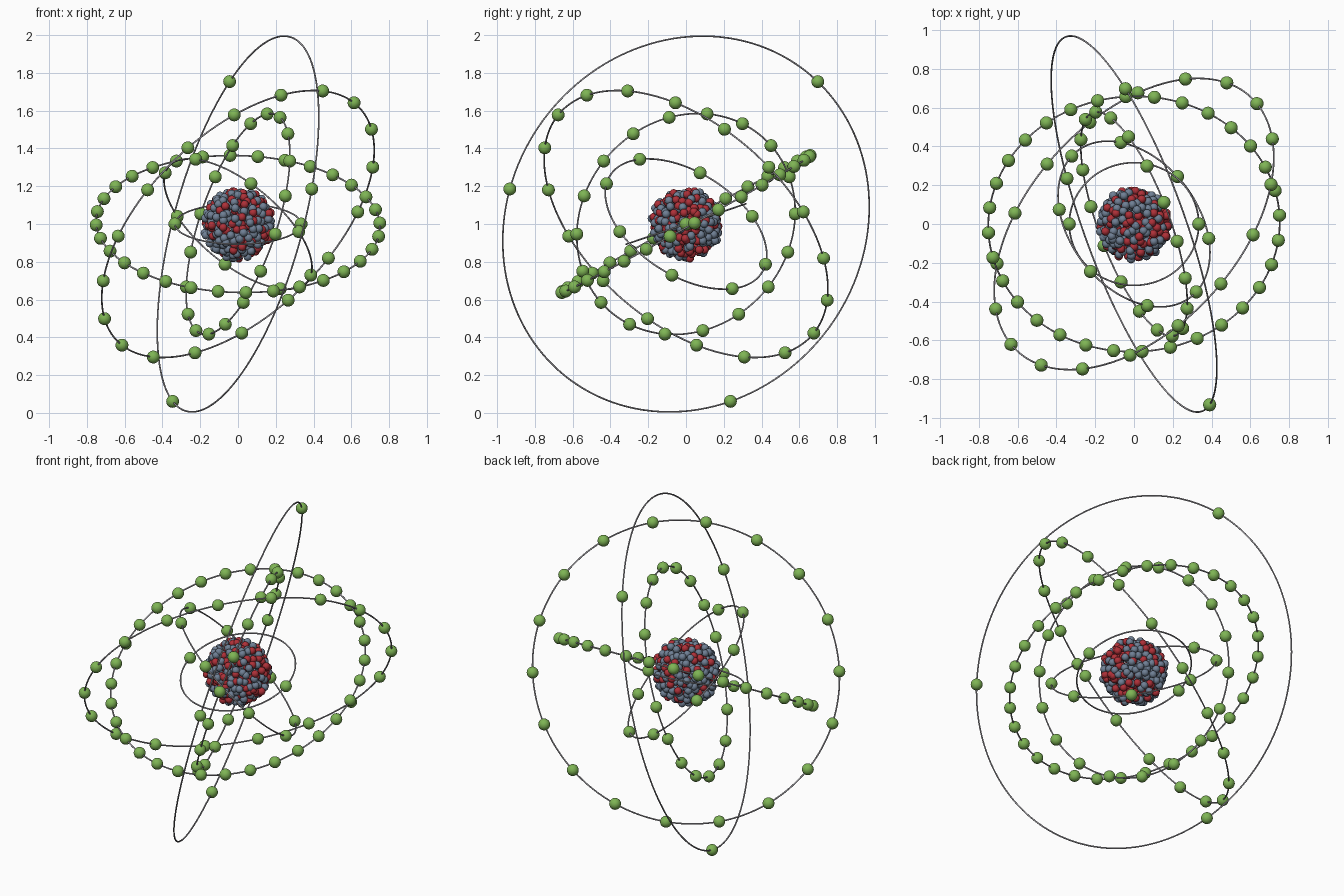
import bpy, bmesh, math, random
from mathutils import Vector, Matrix

random.seed(7)
if "Cube" in bpy.data.objects:
    bpy.data.objects.remove(bpy.data.objects["Cube"], do_unlink=True)

CENTRE = Vector((0, 0, 1))
WIRE = 0.0045
ELECTRON = 0.034
NUCLEON = 0.022


def material(name, rgb):
    m = bpy.data.materials.new(name)
    m.use_nodes = True
    m.diffuse_color = (*rgb, 1)
    m.node_tree.nodes["Principled BSDF"].inputs["Base Color"].default_value = (*rgb, 1)
    return m


green = material("leaf green", (0.21, 0.46, 0.09))
red = material("deep red", (0.43, 0.03, 0.04))
slate = material("slate blue", (0.16, 0.215, 0.3))
grey = material("light grey", (0.38, 0.37, 0.4))


def finish(bm, name, mat):
    for f in bm.faces:
        f.smooth = True
    mesh = bpy.data.meshes.new(name)
    bm.to_mesh(mesh)
    bm.free()
    mesh.materials.append(mat)
    obj = bpy.data.objects.new(name, mesh)
    obj.location = CENTRE
    bpy.context.collection.objects.link(obj)
    return obj


def balls(name, points, radius, segments, rings, mat):
    bm = bmesh.new()
    for p in points:
        bmesh.ops.create_uvsphere(bm, u_segments=segments, v_segments=rings,
                                  radius=radius, matrix=Matrix.Translation(p))
    return finish(bm, name, mat)


def orbit_wire(name, radius, u, v, steps=144, sides=8):
    bm = bmesh.new()
    n = u.cross(v)
    loops = []
    for i in range(steps):
        a = math.tau * i / steps
        out = u * math.cos(a) + v * math.sin(a)
        loops.append([bm.verts.new(out * radius + WIRE * (out * math.cos(b) + n * math.sin(b)))
                      for b in (math.tau * k / sides for k in range(sides))])
    for i in range(steps):
        a, b = loops[i], loops[(i + 1) % steps]
        for k in range(sides):
            j = (k + 1) % sides
            bm.faces.new((a[k], b[k], b[j], a[j]))
    bmesh.ops.recalc_face_normals(bm, faces=bm.faces)
    return finish(bm, name, grey)


# Orbits: name, radius, electron count, plane normal, position of one electron
orbits = [
    ("first", 0.334, 2, (0, -0.32, 0.947), (0.335, 0, 0)),
    ("second", 0.477, 8, (0.57, 0.443, 0.69), (0.068, -0.418, 0.212)),
    ("third", 0.613, 18, (0.894, 0.333, -0.3), (0.15, 0.11, 0.585)),
    ("fourth", 0.752, 32, (0.023, -0.482, 0.876), (0.75, 0.045, 0.005)),
    ("fifth", 0.89, 18, (-0.586, 0.536, 0.608), (0.45, -0.31, 0.71)),
    ("sixth", 1.028, 3, (0.908, 0.33, -0.252), (-0.05, 0.7, 0.76)),
]
for name, radius, count, normal, start in orbits:
    n = Vector(normal).normalized()
    s = Vector(start)
    u = (s - n * s.dot(n)).normalized()
    v = n.cross(u)
    orbit_wire(name + "_orbit", radius, u, v)
    angles = [math.tau * i / count for i in range(count)]
    balls(name + "_electrons",
          [radius * (u * math.cos(a) + v * math.sin(a)) for a in angles],
          ELECTRON, 20, 12, green)


# Nucleus: jittered shells of packed balls
def shell(count, low, high):
    pts = []
    for i in range(count):
        z = 1 - 2 * (i + 0.5) / count
        a = i * math.pi * (3 - math.sqrt(5))
        w = math.sqrt(1 - z * z)
        d = Vector((w * math.cos(a), w * math.sin(a), z))
        d += Vector([random.uniform(-0.08, 0.08) for _ in range(3)])
        pts.append(d.normalized() * random.uniform(low, high))
    return pts


protons, neutrons = [], []
for p in shell(260, 0.16, 0.185) + shell(190, 0.135, 0.155):
    # Protons gather a little towards one side
    (protons if random.random() < 0.33 + 0.8 * p.x else neutrons).append(p)
balls("protons", protons, NUCLEON, 14, 8, red)
balls("neutrons", neutrons, NUCLEON, 14, 8, slate)
